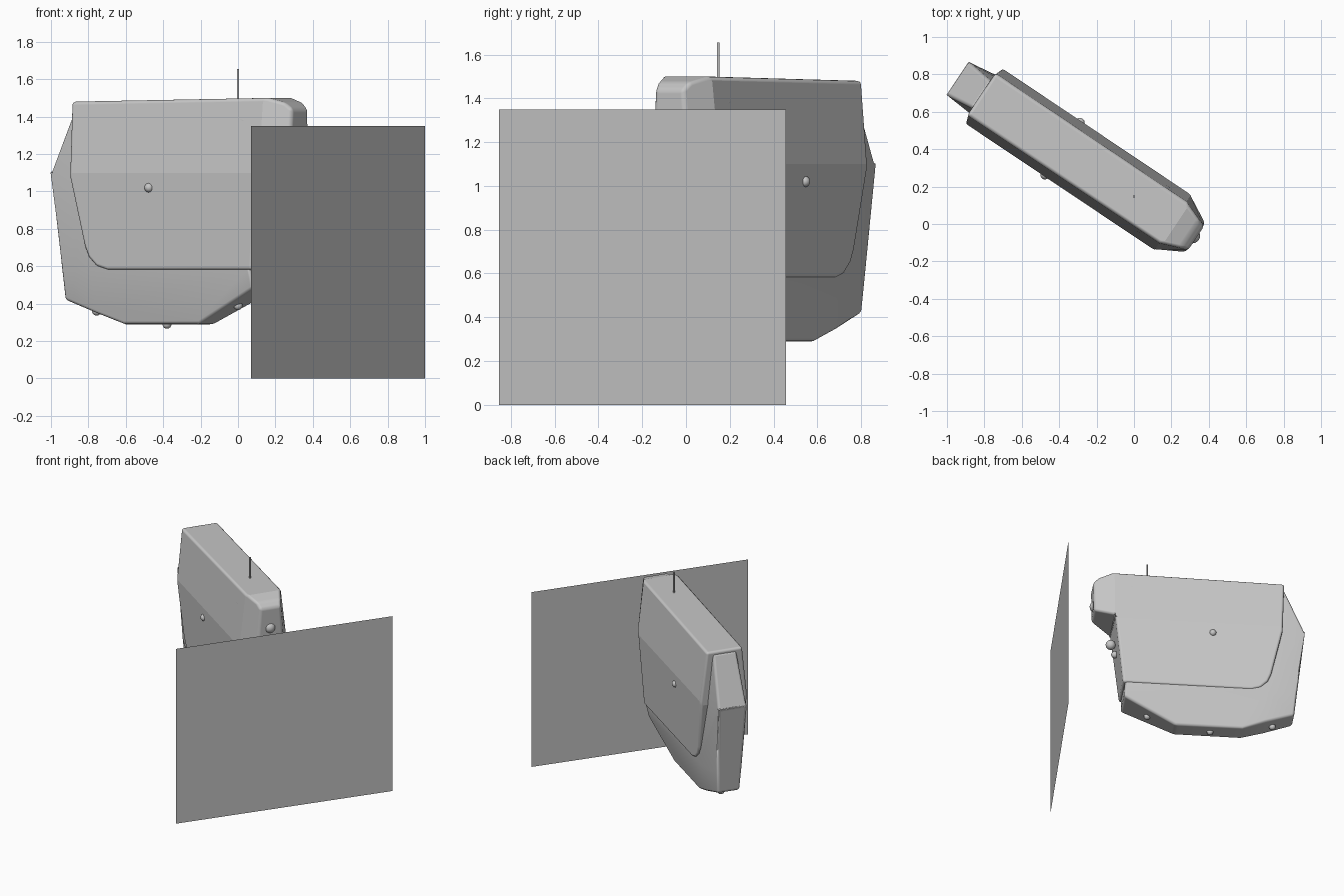
import bpy, bmesh, math
from mathutils import Matrix, Vector

if "Cube" in bpy.data.objects:
    bpy.data.objects.remove(bpy.data.objects["Cube"])

# One plain grey for everything
GREY = (0.57, 0.57, 0.57, 1)
grey = bpy.data.materials.new("plain_grey")
grey.use_nodes = True
grey.diffuse_color = GREY
grey.node_tree.nodes["Principled BSDF"].inputs["Base Color"].default_value = GREY

# The body lies along a turned axis: local x = length, y = thickness
BODY = Matrix.Translation((0, 0.147, 0)) @ Matrix.Rotation(math.radians(-33.8), 4, "Z")


def add_object(name, bm, matrix=BODY, smooth_angle=None):
    mesh = bpy.data.meshes.new(name)
    bm.to_mesh(mesh)
    bm.free()
    mesh.materials.append(grey)
    obj = bpy.data.objects.new(name, mesh)
    bpy.context.collection.objects.link(obj)
    obj.matrix_world = matrix
    if smooth_angle:
        bpy.ops.object.select_all(action="DESELECT")
        obj.select_set(True)
        bpy.context.view_layer.objects.active = obj
        bpy.ops.object.shade_smooth_by_angle(angle=math.radians(smooth_angle))
    return obj


def slab(name, profile, cuts, half_width, bevel, smooth_angle):
    """Extrude a side profile, cut it, then give it a varying thickness."""
    bm = bmesh.new()
    face = bm.faces.new([bm.verts.new((s, -1, z)) for s, z in profile])
    ext = bmesh.ops.extrude_face_region(bm, geom=[face])["geom"]
    new = [g for g in ext if isinstance(g, bmesh.types.BMVert)]
    bmesh.ops.translate(bm, verts=new, vec=(0, 2, 0))
    for co, normal in cuts:
        bmesh.ops.bisect_plane(bm, geom=bm.verts[:] + bm.edges[:] + bm.faces[:],
                               plane_co=co, plane_no=normal)
    for v in bm.verts:
        v.co.y = math.copysign(half_width(v.co.x, v.co.z), v.co.y)
    bmesh.ops.recalc_face_normals(bm, faces=bm.faces[:])
    obj = add_object(name, bm, smooth_angle=smooth_angle)
    mod = obj.modifiers.new("soft_edges", "BEVEL")
    mod.width = bevel
    mod.segments = 3
    mod.limit_method = "ANGLE"
    mod.angle_limit = math.radians(25)
    mod.harden_normals = True


def ramp(v, a, b, va, vb):
    t = min(max((v - a) / (b - a), 0), 1)
    return va + (vb - va) * t


# Upper shell with the overhanging nose
def shell_width(s, z):
    core = ramp(z, 1.1, 1.5, 0.177, 0.132) if z > 1.1 else ramp(z, 0.58, 1.1, 0.155, 0.177)
    return core * ramp(s, 0.25, 0.4, 1, 0.55)


shell_profile = [(-0.983, 1.48), (-0.967, 1.07), (-0.885, 0.71), (-0.86, 0.65),
                 (-0.81, 0.6), (-0.74, 0.58), (0.19, 0.58), (0.25, 1.13),
                 (0.395, 1.2), (0.4, 1.44), (0.36, 1.475), (0.27, 1.5)]
slab("upper_shell", shell_profile,
     [((0, 0, 1.1), (0, 0, 1)), ((0.25, 0, 0), (1, 0, 0))], shell_width, 0.018, 4)


# Inner core, showing at the far end and below the shell
def core_width(s, z):
    middle = ramp(z, 0.29, 0.58, 0.075, 0.147)
    if z > 1.1:
        end = ramp(z, 1.1, 1.46, 0.106, 0.075)
    else:
        end = ramp(z, 0.42, 1.1, 0.062, 0.106)
    slope = ramp(z, 0.58, 1.1, 0.3, 0.08)
    return min(middle, end + slope * (s + 1.135))


core_profile = [(-0.985, 1.46), (-1.135, 1.1), (-1.06, 0.42), (-0.685, 0.29),
                (-0.2, 0.29), (0.18, 0.48), (0.15, 1.1), (0.15, 1.4)]
slab("inner_core", core_profile,
     [((0, 0, 1.1), (0, 0, 1)), ((0, 0, 0.58), (0, 0, 1)),
      ((-0.85, 0, 0), (1, 0, 0))], core_width, 0.018, 30)

# Round studs: length, thickness and height position, then radius
studs = {
    "nose_stud": (0.375, 0, 1.28, 0.042),
    "grip_stud": (0.265, 0, 0.97, 0.036),
    "grip_stud_small": (0.235, 0, 0.89, 0.026),
    "front_side_stud": (-0.46, -0.168, 1.02, 0.025),
    "back_side_stud": (-0.46, 0.168, 1.02, 0.025),
    "bottom_stud_far": (-0.91, 0, 0.36, 0.024),
    "bottom_stud_middle": (-0.457, 0, 0.29, 0.024),
    "bottom_stud_near": (0, 0, 0.39, 0.024),
}
for name, (s, t, z, r) in studs.items():
    bm = bmesh.new()
    bmesh.ops.create_uvsphere(bm, u_segments=20, v_segments=12, radius=r)
    bmesh.ops.translate(bm, verts=bm.verts[:], vec=(s, t, z))
    add_object(name, bm, smooth_angle=40)

# Thin rod on top
bm = bmesh.new()
bmesh.ops.create_cone(bm, cap_ends=True, segments=10, radius1=0.006, radius2=0.006, depth=0.19)
bmesh.ops.translate(bm, verts=bm.verts[:], vec=(0, 0, 1.56))
add_object("thin_rod", bm, smooth_angle=40)

# Flat upright panel in front of the nose
start, end = Vector((0.07, -0.855, 0)), Vector((1.0, 0.457, 0))
rise = Vector((0, 0, 1.35))
bm = bmesh.new()
bm.faces.new([bm.verts.new(p) for p in (start, end, end + rise, start + rise)])
add_object("flat_panel", bm, matrix=Matrix.Identity(4))
